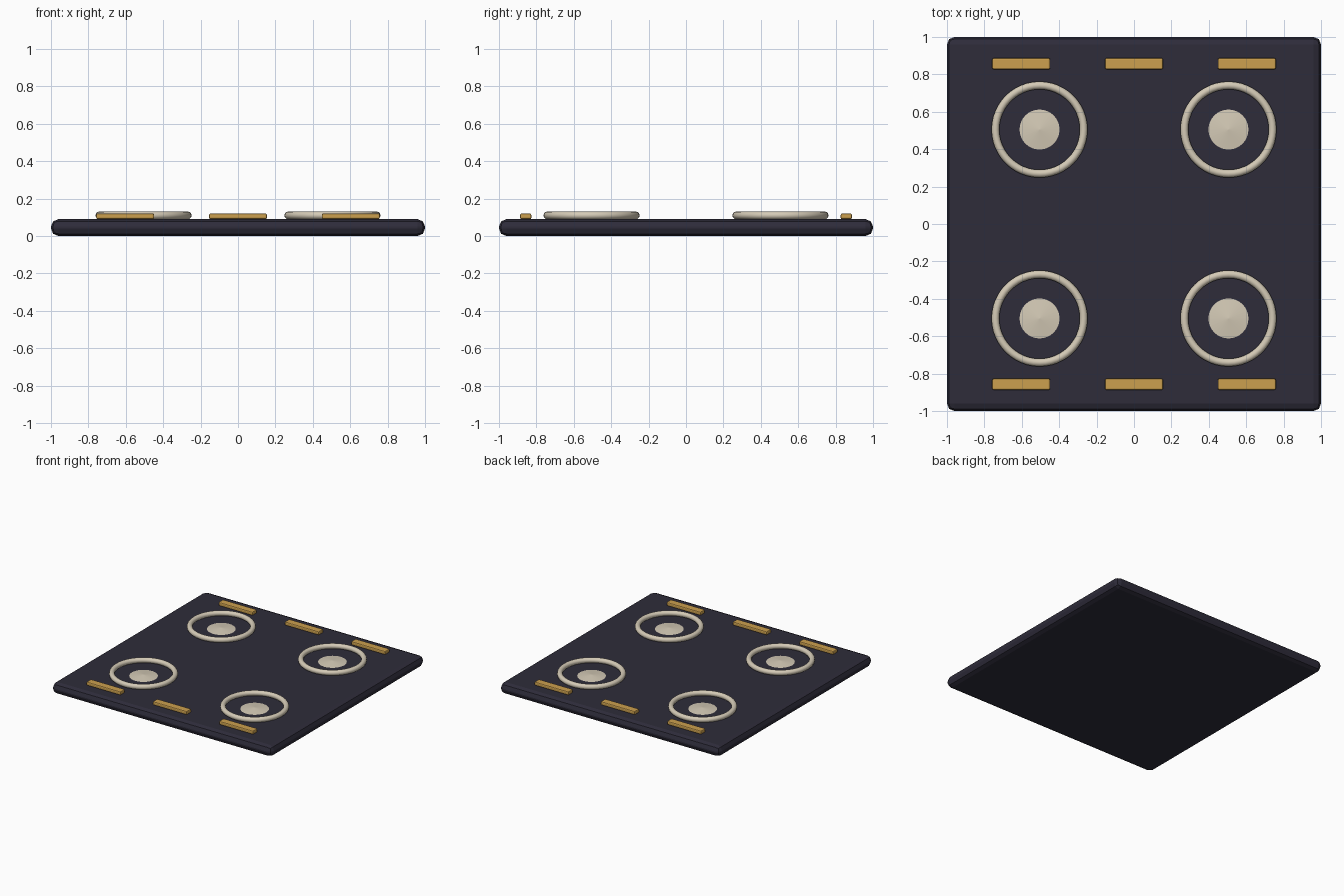
import bpy, math

cube = bpy.data.objects.get("Cube")
if cube:
    bpy.data.objects.remove(cube, do_unlink=True)


def material(name, srgb):
    color = [((c / 255 + 0.055) / 1.055) ** 2.4 for c in srgb] + [1]
    m = bpy.data.materials.new(name)
    m.use_nodes = True
    m.diffuse_color = color
    bsdf = m.node_tree.nodes["Principled BSDF"]
    bsdf.inputs["Base Color"].default_value = color
    bsdf.inputs["Roughness"].default_value = 0.6
    return m


navy = material("dark navy", (46, 44, 58))
cream = material("cream", (212, 202, 182))
gold = material("gold", (204, 160, 78))


def finish(name, mat, smooth=False):
    ob = bpy.context.object
    ob.name = name
    ob.data.materials.append(mat)
    if smooth:
        bpy.ops.object.shade_smooth_by_angle(angle=math.radians(40))
    return ob


def box(name, size, center, bevel, segments, mat):
    bpy.ops.mesh.primitive_cube_add(size=1, location=center)
    ob = bpy.context.object
    ob.scale = size
    bpy.ops.object.transform_apply(location=False, rotation=False, scale=True)
    mod = ob.modifiers.new("edge_bevel", "BEVEL")
    mod.width = bevel
    mod.segments = segments
    return finish(name, mat)


# Floor slab with rounded rim
TOP = 0.09
box("slab", (2, 2, TOP), (0, 0, TOP / 2), 0.04, 2, navy)

# Four rings, each around a shallow round boss
for sx, side in ((-1, "right"), (1, "left")):
    for sy, end in ((-1, "front"), (1, "back")):
        x, y = sx * 0.505, sy * 0.505
        bpy.ops.mesh.primitive_torus_add(
            location=(x, y, TOP + 0.02), major_radius=0.236, minor_radius=0.021,
            major_segments=48, minor_segments=12)
        finish(f"ring_{end}_{side}", cream, True)
        bpy.ops.mesh.primitive_cone_add(
            vertices=32, radius1=0.107, radius2=0, depth=0.012,
            location=(x, y, TOP + 0.006))
        finish(f"boss_{end}_{side}", cream)

# Trim bars along the front and back edges
for sy, end in ((-1, "front"), (1, "back")):
    for col, side in ((-1, "right"), (0, "middle"), (1, "left")):
        box(f"trim_bar_{end}_{side}", (0.31, 0.06, 0.03),
            (col * 0.603, sy * 0.857, TOP + 0.015), 0.008, 2, gold)
